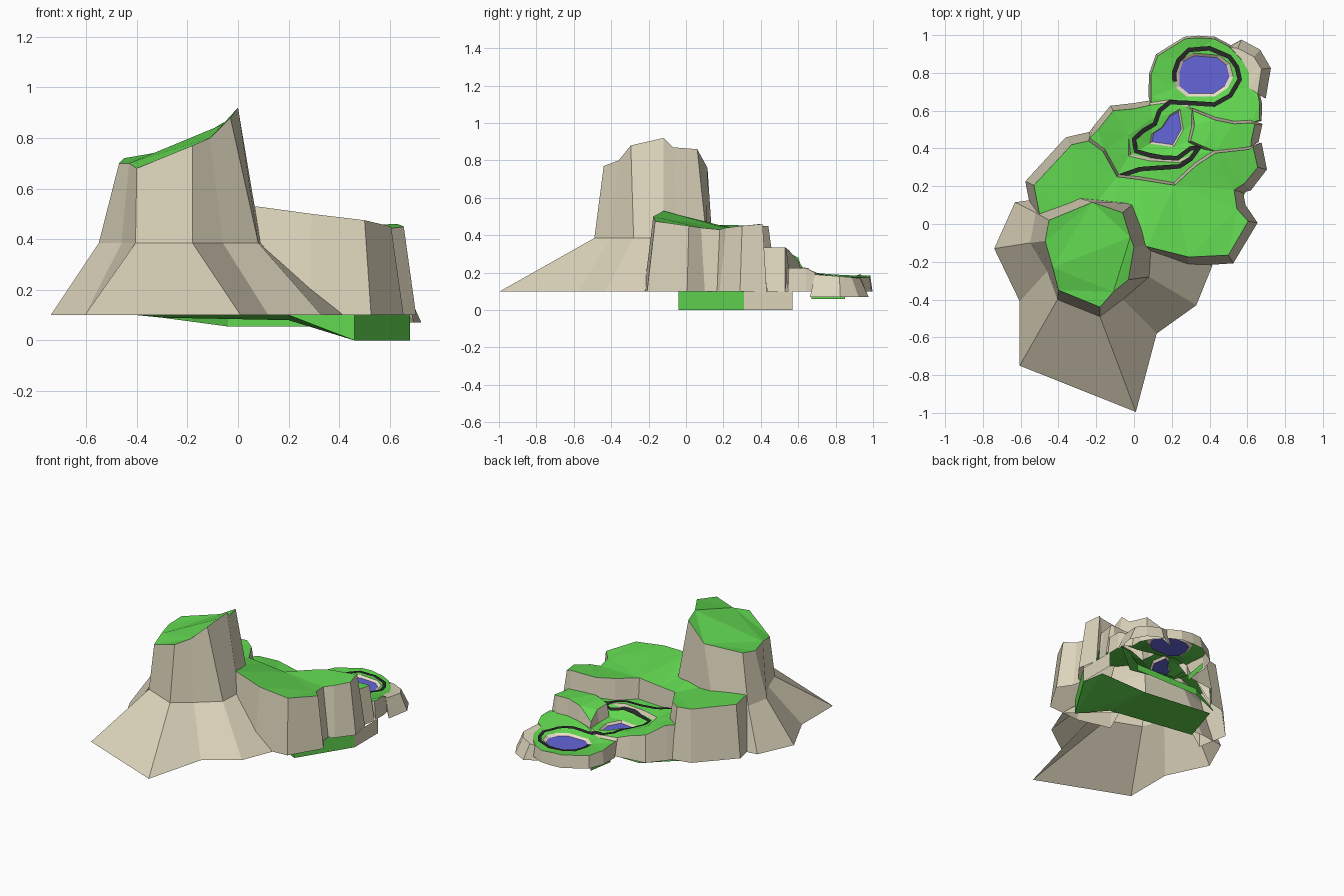
import bpy, bmesh
from mathutils import Vector
from mathutils.bvhtree import BVHTree

if "Cube" in bpy.data.objects:
    bpy.data.objects.remove(bpy.data.objects["Cube"])


def material(name, rgb):
    m = bpy.data.materials.new(name)
    m.diffuse_color = (*rgb, 1)
    m.use_nodes = True
    m.node_tree.nodes["Principled BSDF"].inputs["Base Color"].default_value = m.diffuse_color
    return m


ROCK = material("rock", (0.72, 0.66, 0.50))
GRASS = material("grass", (0.12, 0.68, 0.08))
WATER = material("water", (0.13, 0.13, 0.70))
ROAD = material("road", (0.02, 0.02, 0.02))
SAND = material("sand", (0.85, 0.74, 0.60))


def finish(name, bm, mats):
    me = bpy.data.meshes.new(name)
    bm.to_mesh(me)
    ob = bpy.data.objects.new(name, me)
    bpy.context.collection.objects.link(ob)
    for m in mats:
        me.materials.append(m)
    return ob


def ccw(pts):
    area = sum(a[0] * b[1] - b[0] * a[1] for a, b in zip(pts, pts[1:] + pts[:1]))
    return pts if area > 0 else pts[::-1]


def scaled(pts, k):
    cx = sum(p[0] for p in pts) / len(pts)
    cy = sum(p[1] for p in pts) / len(pts)
    return [(cx + (x - cx) * k, cy + (y - cy) * k) for x, y in pts]


def loop_edges(bm, verts):
    return [bm.edges.new((a, b)) for a, b in zip(verts, verts[1:] + verts[:1])]


def terrace(name, pts, hole=None, hole_z=0.0, flare=0.04, top_mat=GRASS):
    """Open-bottomed block; each point is x, y, top z, bottom z of the cliff."""
    pts = ccw(pts)
    n = len(pts)
    bm = bmesh.new()
    top = [bm.verts.new(p[:3]) for p in pts]
    edges = loop_edges(bm, top)
    if hole:
        edges += loop_edges(bm, [bm.verts.new((x, y, hole_z)) for x, y in hole])
    bmesh.ops.triangle_fill(bm, use_beauty=True, edges=edges, normal=(0, 0, 1))
    for f in bm.faces:
        f.normal_update()
        if f.normal.z < 0:
            f.normal_flip()
        f.material_index = 1
    # cliff walls, splayed outward at the foot
    foot = []
    for i, p in enumerate(pts):
        a, b = Vector(pts[i - 1][:2]), Vector(pts[(i + 1) % n][:2])
        d = (b - a).normalized()
        k = 0 if p[3] >= p[2] else flare if p[3] <= 0.1 else 0.015
        foot.append(bm.verts.new((p[0] + d.y * k, p[1] - d.x * k, p[3])))
    for i in range(n):
        j = (i + 1) % n
        hi, hj = pts[i][2] > pts[i][3], pts[j][2] > pts[j][3]
        if hi and hj:
            bm.faces.new((top[j], top[i], foot[i], foot[j]))
        elif hi:
            bm.faces.new((top[j], top[i], foot[i]))
        elif hj:
            bm.faces.new((top[j], top[i], foot[j]))
    bmesh.ops.delete(bm, geom=[v for v in bm.verts if not v.link_faces], context='VERTS')
    return finish(name, bm, [ROCK, top_mat])


def pond(name, outline, edge_z, water_z):
    """Sandy bank stepping down to a flat water face."""
    bm = bmesh.new()
    rings = [[bm.verts.new((x, y, z)) for x, y in scaled(outline, k)]
             for k, z in ((1.15, edge_z), (1.0, water_z))]
    n = len(outline)
    for i in range(n):
        j = (i + 1) % n
        bm.faces.new((rings[0][i], rings[0][j], rings[1][j], rings[1][i]))
    bm.faces.new(rings[1]).material_index = 1
    finish(name, bm, [SAND, WATER])


def curtain(name, path, mat):
    """Vertical strip hanging from z = 0.1; points are x, y, bottom z."""
    bm = bmesh.new()
    cols = [(bm.verts.new((x, y, 0.1)), bm.verts.new((x, y, z))) for x, y, z in path]
    for a, b in zip(cols, cols[1:]):
        bm.faces.new((a[0], a[1], b[1], b[0]))
    finish(name, bm, [mat])


# tower: splayed foot, shoulder and sloping grassy summit
foot = [(-.63, .115), (-.74, -.13), (-.605, -.41), (-.605, -.75), (.01, -.995), (.12, -.58),
        (.33, -.43), (.415, -.22), (.25, -.08), (.0, .12), (-.45, .14)]
shoulder = [(-.52, .06), (-.55, -.1), (-.46, -.25), (-.405, -.40), (-.18, -.49), (-.06, -.40),
            (.08, -.28), (.09, -.12), (.07, -.05), (.0, .11), (-.3, .14)]
summit = [(-.45, .02, .72), (-.47, -.09, .70), (-.43, -.23, .70), (-.40, -.35, .68),
          (-.18, -.44, .77), (-.11, -.36, .80), (-.03, -.295, .88), (0, -.12, .92),
          (-.02, -.07, .87), (-.06, .06, .86), (-.22, .115, .76)]
bm = bmesh.new()
rings = [[bm.verts.new((*p, .1)) for p in foot],
         [bm.verts.new((*p, .385)) for p in shoulder],
         [bm.verts.new(p) for p in summit]]
for lo, hi in zip(rings, rings[1:]):
    for i in range(11):
        j = (i + 1) % 11
        bm.faces.new((lo[i], lo[j], hi[j], hi[i]))
cap = bm.faces.new(rings[2])
cap.material_index = 1
bmesh.ops.triangulate(bm, faces=[cap])
finish("tower_rock", bm, [ROCK, GRASS])

# main plateau
terrace("plateau", [
    (-.5, .05, .455, .1), (-.53, .205, .455, .1), (-.33, .42, .45, .1), (-.24, .44, .45, .1),
    (-.165, .385, .445, .33), (-.09, .25, .44, .32), (.03, .235, .44, .31),
    (.215, .205, .44, .3), (.33, .31, .445, .3), (.43, .375, .45, .32), (.61, .395, .46, .3),
    (.63, .41, .46, .1), (.655, .30, .45, .1), (.585, .215, .44, .1), (.53, .18, .43, .1),
    (.545, .08, .44, .1), (.605, .015, .45, .1), (.5, -.165, .475, .1), (.29, -.175, .5, .1),
    (.07, -.12, .53, .1), (-.1, -.05, .5, .5), (-.3, -.02, .46, .46)], flare=.05)

big_pond = [(.24, .80), (.26, .86), (.32, .89), (.44, .88), (.49, .84), (.505, .78),
            (.48, .73), (.42, .69), (.29, .69), (.24, .73)]
small_pond = [(.095, .435), (.105, .48), (.15, .51), (.19, .57), (.235, .595), (.25, .5), (.205, .42)]

# stepped terraces behind the plateau
west = terrace("west_terrace", [
    (-.235, .455, .33, .1), (-.19, .50, .33, .1), (-.11, .6, .28, .1), (0, .61, .25, .1),
    (.09, .63, .22, .1), (.1, .56, .23, .23), (-.03, .47, .27, .27), (-.03, .36, .29, .27),
    (.08, .335, .295, .27), (.24, .325, .30, .27), (.33, .37, .30, .3), (.37, .41, .3, .3),
    (.43, .385, .32, .32), (.33, .315, .3, .3), (.215, .215, .3, .3), (.03, .24, .31, .31),
    (-.09, .25, .32, .32), (-.16, .39, .33, .33)], flare=.03)
basin = terrace("pond_basin", [
    (.1, .56, .23, .23), (-.03, .47, .27, .27), (-.03, .36, .27, .27), (.08, .335, .27, .27),
    (.24, .325, .28, .28), (.33, .37, .295, .295), (.37, .41, .3, .3), (.3, .44, .24, .24),
    (.31, .52, .225, .225), (.31, .6, .22, .22), (.28, .62, .22, .2), (.2, .645, .215, .2),
    (.09, .63, .22, .2)], ccw(scaled(small_pond, 1.15)), .225)
east = terrace("east_terrace", [
    (.43, .385, .335, .335), (.37, .41, .335, .3), (.3, .44, .33, .24), (.32, .52, .31, .225),
    (.31, .6, .26, .22), (.43, .55, .32, .22), (.53, .53, .335, .22), (.62, .535, .335, .22),
    (.64, .53, .335, .1), (.62, .44, .335, .1), (.62, .41, .335, .335)])
lower = terrace("lower_terrace", [
    (.09, .63, .2, .2), (.2, .645, .2, .2), (.28, .62, .2, .2), (.43, .55, .22, .22),
    (.62, .535, .225, .225), (.665, .55, .225, .1), (.665, .64, .225, .1), (.655, .69, .2, .1),
    (.61, .72, .19, .1), (.61, .8, .18, .1), (.57, .87, .175, .1), (.5, .94, .175, .1),
    (.425, .98, .175, .1), (.34, .985, .185, .1), (.27, .98, .185, .1), (.125, .89, .185, .1),
    (.09, .79, .19, .1), (.09, .67, .2, .1)], ccw(scaled(big_pond, 1.15)), .178, flare=.012)

# bare rock outcrop at the back right corner
terrace("rock_outcrop", [
    (.61, .72, .19, .19), (.61, .8, .18, .18), (.57, .87, .175, .175), (.51, .935, .17, .07),
    (.55, .93, .17, .07), (.635, .885, .175, .07), (.675, .82, .18, .07), (.655, .69, .19, .07)],
    flare=.05, top_mat=ROCK)

pond("big_pond", ccw(big_pond), .178, .165)
pond("small_pond", ccw(small_pond), .225, .21)

# winding road draped over the terraces
path = [(-.07, .255), (.03, .29), (.14, .298), (.24, .305), (.30, .345), (.345, .405), (.30, .40),
        (.23, .348), (.15, .352), (.08, .365), (.01, .385), (0, .45), (.05, .495), (.11, .53),
        (.135, .60), (.19, .645), (.30, .64), (.425, .632), (.51, .68), (.56, .765), (.545, .83),
        (.505, .885), (.40, .93), (.29, .922), (.235, .865), (.212, .80), (.215, .755)]
trees = [BVHTree.FromPolygons([v.co for v in o.data.vertices],
                              [list(p.vertices) for p in o.data.polygons])
         for o in (west, basin, east, lower)]


def ground(x, y, last):
    hits = [t.ray_cast(Vector((x, y, 2)), Vector((0, 0, -1)))[0] for t in trees]
    zs = [h.z for h in hits if h]
    return max(zs) if zs else last


line = []
for a, b in zip(path, path[1:]):
    a, b = Vector(a), Vector(b)
    line += [a.lerp(b, k / 3) for k in range(3)]
line.append(Vector(path[-1]))
bm = bmesh.new()
rows, z = [], .32
for i, p in enumerate(line):
    d = (line[min(i + 1, len(line) - 1)] - line[max(i - 1, 0)]).normalized()
    side = Vector((-d.y, d.x)) * .012
    z = ground(p.x, p.y, z)
    rows.append([bm.verts.new((q.x, q.y, max(z, ground(q.x, q.y, z)) + .008))
                 for q in (p + side, p - side)])
for a, b in zip(rows, rows[1:]):
    bm.faces.new((a[0], a[1], b[1], b[0]))
finish("winding_road", bm, [ROAD])

# grassy and rocky skirts hanging below the plateau
curtain("grass_skirt", [(.2, 0, .1), (.46, -.04, 0), (.68, .31, 0)], GRASS)
curtain("rock_skirt", [(.68, .31, 0), (.68, .57, 0)], ROCK)
curtain("low_skirt", [(-.3, .43, .09), (-.04, .57, .055), (.45, .57, .055)], GRASS)
curtain("pond_skirt", [(.11, .67, .06), (.14, .85, .06)], GRASS)

# sloping grass sheet closing the underside of the plateau
bm = bmesh.new()
sheet = [(.2, 0, .1), (.46, -.04, 0), (.68, .31, 0), (.6, .4, .05), (.2, .35, .08),
         (-.3, .4, .09), (-.4, .1, .1)]
bmesh.ops.triangulate(bm, faces=[bm.faces.new([bm.verts.new(p) for p in sheet])])
finish("underside_sheet", bm, [GRASS])
